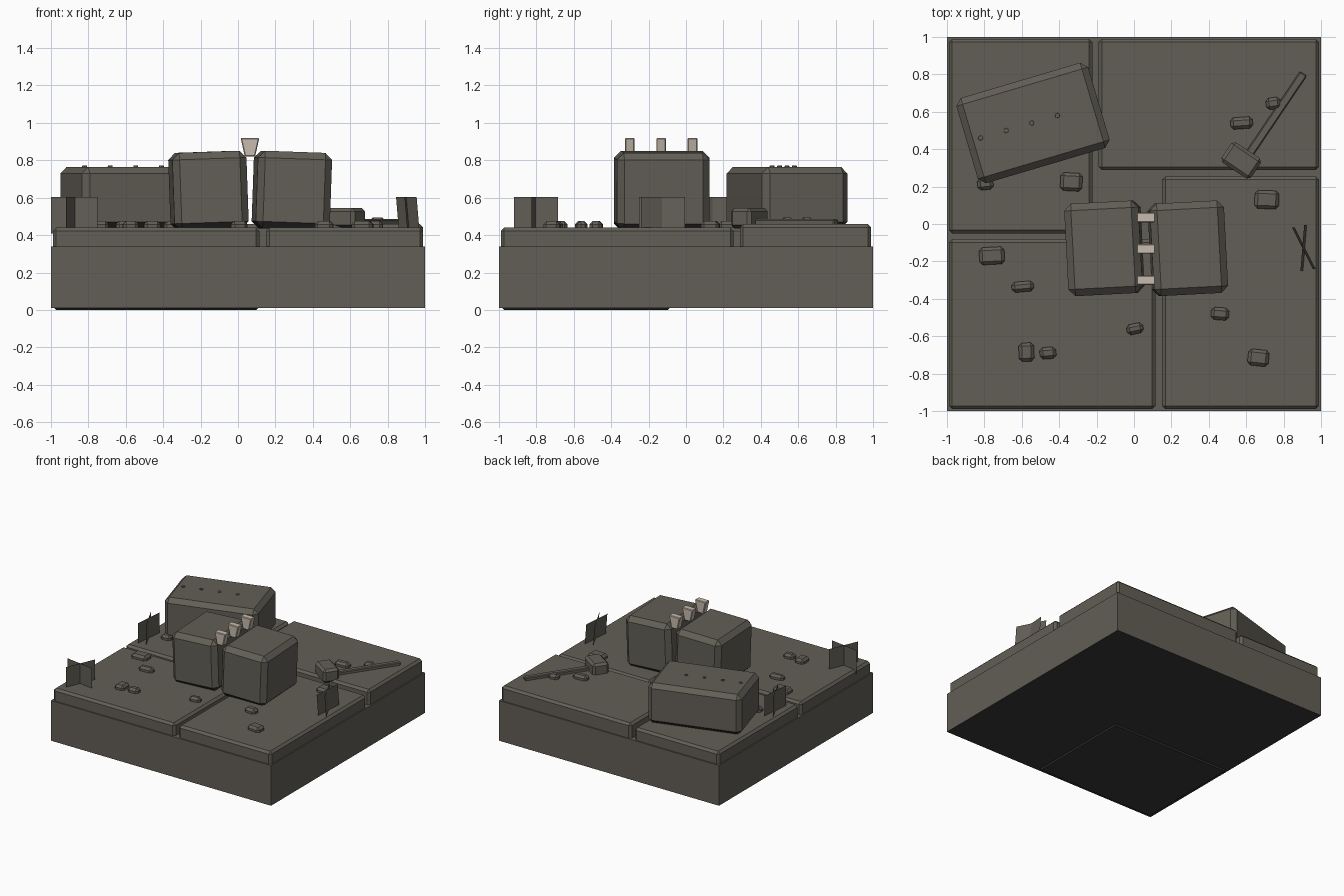
import bpy, bmesh
from math import radians
from mathutils import Vector

cube = bpy.data.objects.get("Cube")
if cube:
    bpy.data.objects.remove(cube, do_unlink=True)


def material(name, rgb):
    mat = bpy.data.materials.new(name)
    mat.use_nodes = True
    mat.diffuse_color = (*rgb, 1)
    node = next(n for n in mat.node_tree.nodes if n.type == 'BSDF_PRINCIPLED')
    node.inputs["Base Color"].default_value = (*rgb, 1)
    return mat


STONE = material("grey_brown_stone", (0.123, 0.114, 0.093))
UNDERSIDE = material("dark_grey_underside", (0.039, 0.039, 0.039))
STEEL = material("pale_steel", (0.58, 0.5, 0.42))


def finish(bm, name, mats, loc=(0, 0, 0), rot=(0, 0, 0)):
    mesh = bpy.data.meshes.new(name)
    bm.to_mesh(mesh)
    bm.free()
    for mat in mats:
        mesh.materials.append(mat)
    obj = bpy.data.objects.new(name, mesh)
    obj.location = loc
    obj.rotation_euler = [radians(a) for a in rot]
    bpy.context.collection.objects.link(obj)
    return obj


def block(name, size, loc, rot=(0, 0, 0), bevel=0, mats=(STONE, UNDERSIDE), taper=1):
    """Chamfered box with a dark underside; taper scales the width of the lower end."""
    bm = bmesh.new()
    bmesh.ops.create_cube(bm, size=1)
    for v in bm.verts:
        if v.co.z < 0:
            v.co.x *= taper
        v.co = Vector(a * b for a, b in zip(v.co, size))
    if bevel:
        bmesh.ops.bevel(bm, geom=bm.edges[:], offset=bevel, segments=1,
                        affect='EDGES', profile=0.5)
    bm.normal_update()
    for face in bm.faces:
        if len(mats) > 1 and face.normal.z < -0.5:
            face.material_index = 1
    return finish(bm, name, mats, loc, rot)


def slab(name, x0, x1, y0, y1, z0, z1, bevel):
    return block(name, (x1 - x0, y1 - y0, z1 - z0),
                 ((x0 + x1) / 2, (y0 + y1) / 2, (z0 + z1) / 2), bevel=bevel)


# Ground base and four paving slabs
slab("ground_base", -1, 1, -1, 1, 0.01, 0.34, 0)
slab("paving_front_right", -0.99, 0.115, -0.99, -0.08, 0, 0.44, 0.018)
slab("paving_front_left", 0.15, 0.99, -0.99, 0.255, 0.03, 0.44, 0.018)
slab("paving_back_left", -0.19, 0.99, 0.288, 0.99, 0.03, 0.46, 0.018)
slab("paving_back_right", -0.99, -0.222, -0.05, 0.99, 0.03, 0.44, 0.018)

# Split boulder, the halves leaning apart
for name, x, lean in (("boulder_half_right", -0.158, -2), ("boulder_half_left", 0.288, 2)):
    block(name, (0.397, 0.495, 0.415), (x, -0.13, 0.638), (0, lean, 3), 0.037)

# Splitting wedges along the crack
for i in range(3):
    block(f"splitting_wedge_{i + 1}", (0.1, 0.052, 0.1),
          (0.064, 0.035 - 0.168 * i, 0.87), bevel=0.005, mats=(STEEL,), taper=0.55)

# Quarried block with a row of drill marks
block("quarried_block", (0.735, 0.475, 0.33), (-0.54, 0.54, 0.6), (0, 0, 16.5), 0.035)
for i in range(4):
    bm = bmesh.new()
    bmesh.ops.create_cone(bm, cap_ends=True, segments=8, radius1=0.014,
                          radius2=0.012, depth=0.01)
    t = i - 1.5
    finish(bm, f"drill_mark_{i + 1}", (STONE,), (-0.615 + 0.137 * t, 0.52 + 0.04 * t, 0.766))

# Sledgehammer lying on the paving
block("hammer_handle", (0.54, 0.044, 0.038), (0.755, 0.58, 0.466), (0, 0, 56), 0.006)
block("hammer_head", (0.13, 0.19, 0.11), (0.573, 0.34, 0.49), (0, 0, 56), 0.018)

# Loose chips: x, y, width, depth, turn
chips = ((-0.76, -0.17, 0.135, 0.093, 3), (-0.595, -0.335, 0.118, 0.056, 5),
         (-0.575, -0.685, 0.082, 0.1, 2), (-0.46, -0.69, 0.088, 0.063, 4),
         (0.005, -0.56, 0.09, 0.056, 12), (0.46, -0.48, 0.097, 0.067, -4),
         (0.665, -0.715, 0.112, 0.088, -6), (0.71, 0.13, 0.13, 0.098, -2),
         (0.575, 0.54, 0.12, 0.063, 4), (0.745, 0.645, 0.08, 0.063, 8),
         (-0.335, 0.225, 0.117, 0.097, -3), (-0.795, 0.215, 0.085, 0.065, 5))
for i, (x, y, w, d, turn) in enumerate(chips):
    ground = 0.46 if y > 0.3 else 0.44
    block(f"stone_chip_{i + 1}", (w, d, 0.052), (x, y, ground + 0.009), (0, 0, turn), 0.017)

# Dry grass tufts made of two crossed cards: end points of each card, foot offset in x
tufts = (((0.845, -0.02), (0.955, -0.24), (0.91, -0.005), (0.89, -0.25), 0.016),
         ((-0.965, 0.25), (-0.855, 0.025), (-0.9, 0.265), (-0.925, 0.02), 0),
         ((-1, -0.785), (-0.75, -0.825), (-0.82, -0.685), (-0.92, -0.92), 0))
for i, (a, b, c, d, foot) in enumerate(tufts):
    for j, (p, q) in enumerate(((a, b), (c, d))):
        bm = bmesh.new()
        bm.faces.new([bm.verts.new(v) for v in (
            (p[0] + foot, p[1], 0.41), (q[0] + foot, q[1], 0.41),
            (*q, 0.605), (*p, 0.605))])
        finish(bm, f"grass_tuft_{i + 1}_card_{j + 1}", (STONE,))
